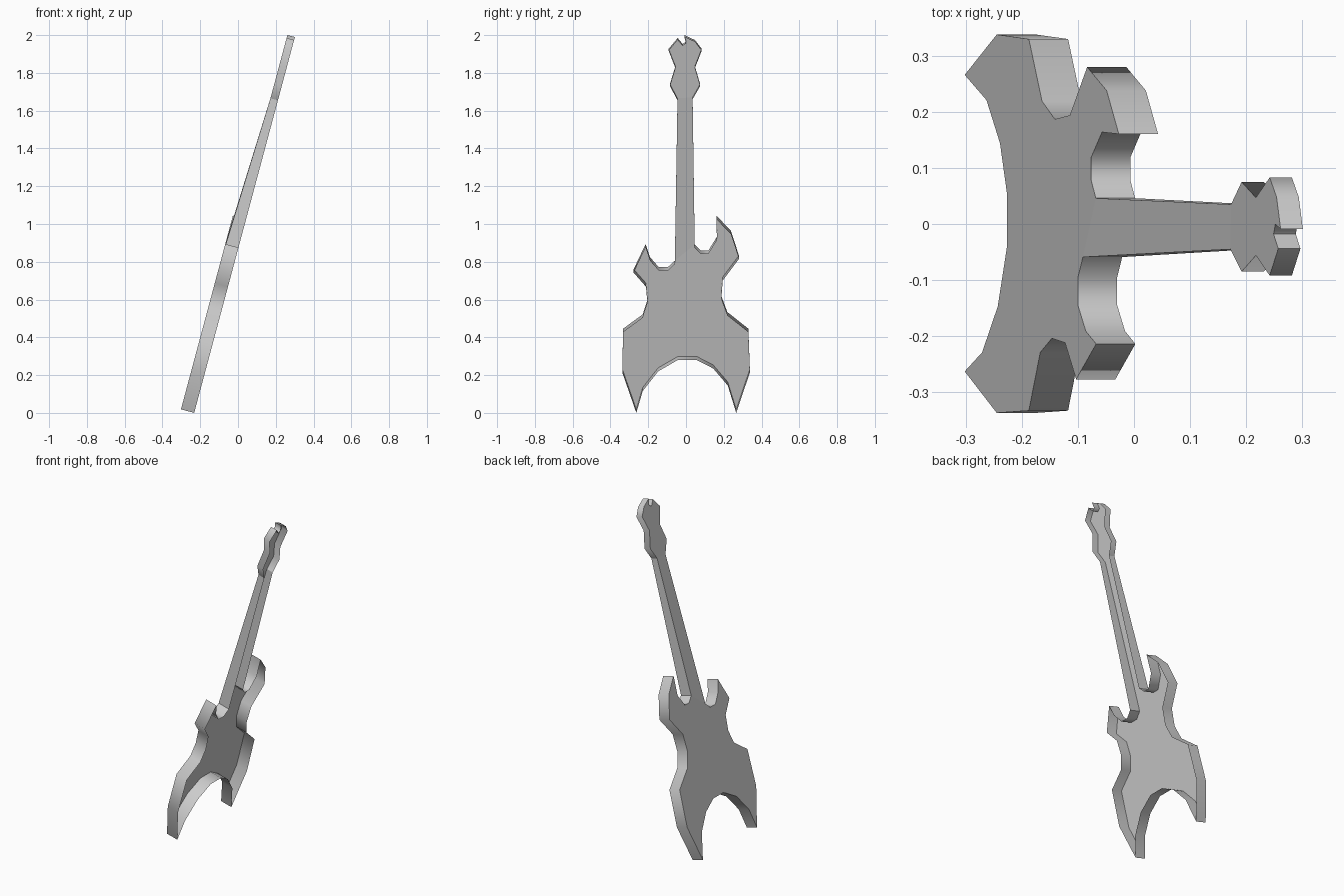
import bpy, bmesh, math

if "Cube" in bpy.data.objects:
    bpy.data.objects.remove(bpy.data.objects["Cube"])

TILT = math.radians(15)
X0 = -0.232           # x of the open lower rim at z = 0
THICK_BODY, THICK_HEAD = 0.0725, 0.041


def shell(name, outline, thick, joints):
    """Leaning open-backed shell: one flat face plus rim walls; joints are edges without a wall."""
    bm = bmesh.new()
    rim, face = [], []
    for i, (y, z) in enumerate(outline):
        t = thick[i]
        x = X0 + z * math.tan(TILT)
        rim.append(bm.verts.new((x, y - 0.002, z)))
        face.append(bm.verts.new((x - t * math.cos(TILT), y - 0.002, z + t * math.sin(TILT))))
    bm.faces.new(face[::-1])
    n = len(outline)
    for i in range(n):
        if i not in joints:
            j = (i + 1) % n
            bm.faces.new((rim[j], rim[i], face[i], face[j]))
    for f in bm.faces:
        f.smooth = True
    me = bpy.data.meshes.new(name)
    bm.to_mesh(me)
    bm.free()
    me.set_sharp_from_angle(angle=math.radians(80))  # rounded walls, crisp rim
    ob = bpy.data.objects.new(name, me)
    bpy.context.collection.objects.link(ob)
    return ob


# Joint corners shared by neighbouring parts
base_r, base_l = (0.048, 0.873), (-0.057, 0.787)
nut_r, nut_l = (0.037, 1.66), (-0.043, 1.655)

# Body: tail arch, right flank, right horn, neck joint, left horn, left flank
body = [
    (-0.261, 0.0), (-0.227, 0.116), (-0.145, 0.22), (-0.041, 0.28), (0.059, 0.28),
    (0.146, 0.235), (0.223, 0.145), (0.268, 0.0),
    (0.340, 0.213), (0.332, 0.427), (0.221, 0.515), (0.189, 0.60), (0.196, 0.70),
    (0.282, 0.815), (0.240, 0.945), (0.1625, 1.026),
    (0.166, 0.914), (0.121, 0.842), (0.08, 0.842), base_r, base_l,
    (-0.093, 0.754), (-0.143, 0.754), (-0.189, 0.806), (-0.212, 0.875),
    (-0.275, 0.742), (-0.21, 0.668), (-0.202, 0.58), (-0.227, 0.503),
    (-0.331, 0.427), (-0.335, 0.213),
]
shell("guitar_body", body, [THICK_BODY] * len(body), {body.index(base_r)})

# Neck: thins toward the headstock
shell("guitar_neck", [base_l, base_r, nut_r, nut_l],
      [THICK_BODY, THICK_BODY, THICK_HEAD, THICK_HEAD], {0, 2})

# Headstock with a waist and a notched top
head = [
    nut_l, nut_r, (0.077, 1.73), (0.049, 1.825), (0.085, 1.917), (0.05, 1.963),
    (-0.007, 1.99), (0.002, 1.955), (-0.016, 1.943), (-0.042, 1.974),
    (-0.09, 1.917), (-0.054, 1.825), (-0.083, 1.73),
]
shell("guitar_headstock", head, [THICK_HEAD] * len(head), {0})
